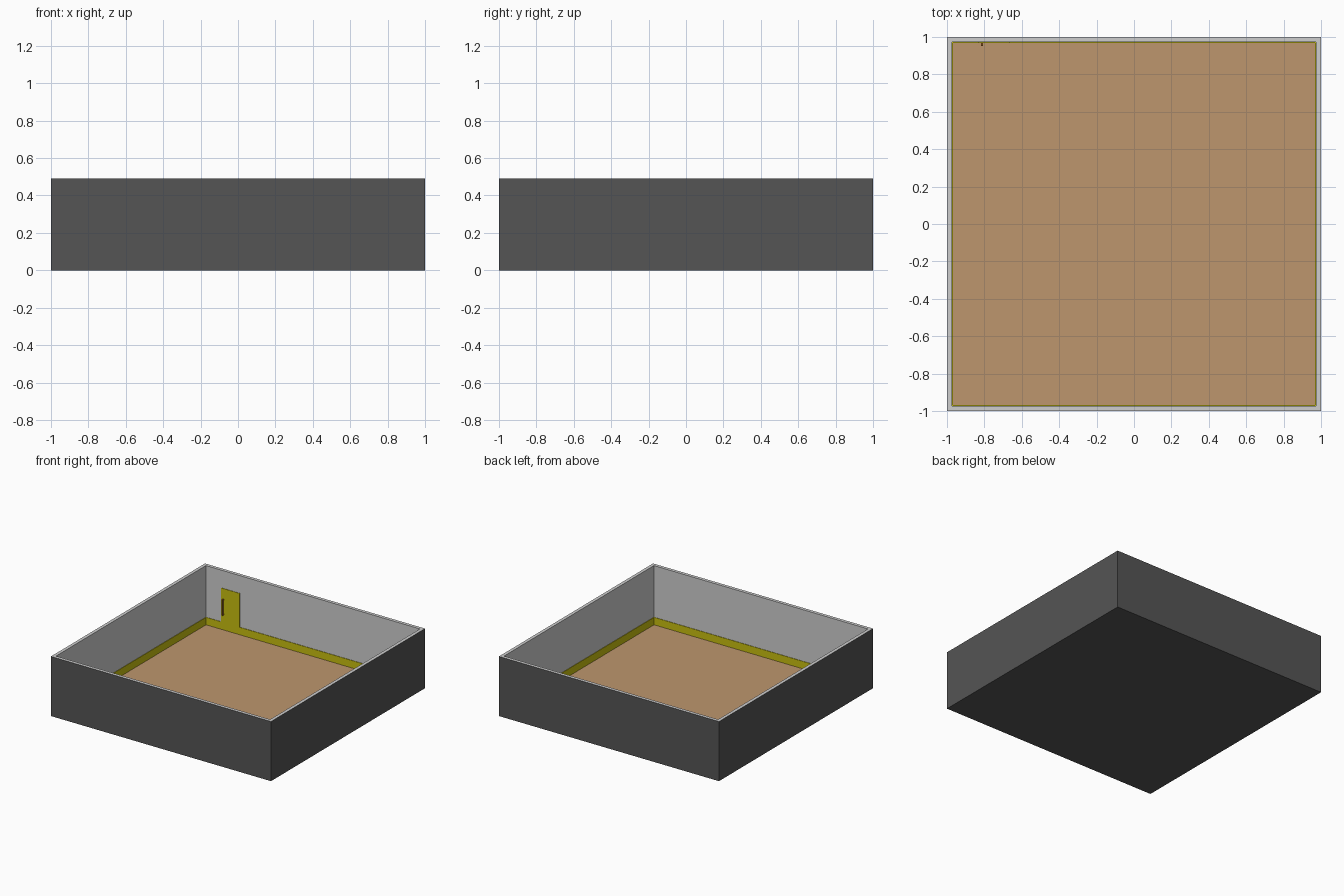
import bpy, bmesh
from mathutils import Vector

if "Cube" in bpy.data.objects:
    bpy.data.objects.remove(bpy.data.objects["Cube"])


def mat(name, rgb):
    m = bpy.data.materials.new(name)
    m.diffuse_color = (*rgb, 1)
    m.use_nodes = True
    m.node_tree.nodes["Principled BSDF"].inputs["Base Color"].default_value = m.diffuse_color
    return m


DARK = mat("charcoal exterior", (0.09, 0.09, 0.09))
GREY = mat("light grey plaster", (0.62, 0.62, 0.62))
TAN = mat("tan floor", (0.51, 0.305, 0.155))
YELLOW = mat("mustard trim", (0.58, 0.52, 0.005))
BROWN = mat("brown handle", (0.33, 0.12, 0.02))

H = 0.49      # wall height
IN = 0.973    # inner wall position
FLOOR = 0.006
TRIM = 0.004  # trim thickness


def make(name, bm, *mats):
    me = bpy.data.meshes.new(name)
    bm.to_mesh(me)
    bm.free()
    for m in mats:
        me.materials.append(m)
    ob = bpy.data.objects.new(name, me)
    bpy.context.collection.objects.link(ob)
    return ob


def add_box(bm, lo, hi):
    vs = bmesh.ops.create_cube(bm, size=1)["verts"]
    for v in vs:
        v.co = Vector([lo[i] + (v.co[i] + 0.5) * (hi[i] - lo[i]) for i in range(3)])


def box(name, lo, hi, m):
    bm = bmesh.new()
    add_box(bm, lo, hi)
    return make(name, bm, m)


def ring(name, outer, inner, z0, z1, *mats):
    """Square frame; second material goes on the outward side faces."""
    bm = bmesh.new()
    sq = [(-1, -1), (1, -1), (1, 1), (-1, 1)]
    loops = [[bm.verts.new((x * s, y * s, z)) for x, y in sq]
             for s, z in ((outer, z0), (outer, z1), (inner, z1), (inner, z0))]
    for k in range(4):
        a, b = loops[k], loops[(k + 1) % 4]
        for i in range(4):
            j = (i + 1) % 4
            f = bm.faces.new((a[i], a[j], b[j], b[i]))
            if len(mats) > 1 and k in (0, 3):
                f.material_index = 1  # outside and underside
    bmesh.ops.recalc_face_normals(bm, faces=bm.faces)
    return make(name, bm, *mats)


# Room shell
ring("walls", 1.0, IN, 0, H, GREY, DARK)
box("base_plate", (-IN, -IN, 0), (IN, IN, 0.003), DARK)
box("floor", (-IN, -IN, 0.003), (IN, IN, FLOOR), TAN)

# Baseboard around all four inner walls
ring("baseboard", IN, IN - TRIM, FLOOR, 0.067, YELLOW)

# Door on the back wall
box("door", (-0.835, IN - TRIM, FLOOR), (-0.665, IN, 0.345), YELLOW)

# Pull handle: bar on two standoffs
bm = bmesh.new()
add_box(bm, (-0.818, 0.953, 0.13), (-0.806, 0.961, 0.26))
for z in (0.13, 0.25):
    add_box(bm, (-0.818, 0.961, z), (-0.806, IN - TRIM, z + 0.01))
make("door_handle", bm, BROWN)
